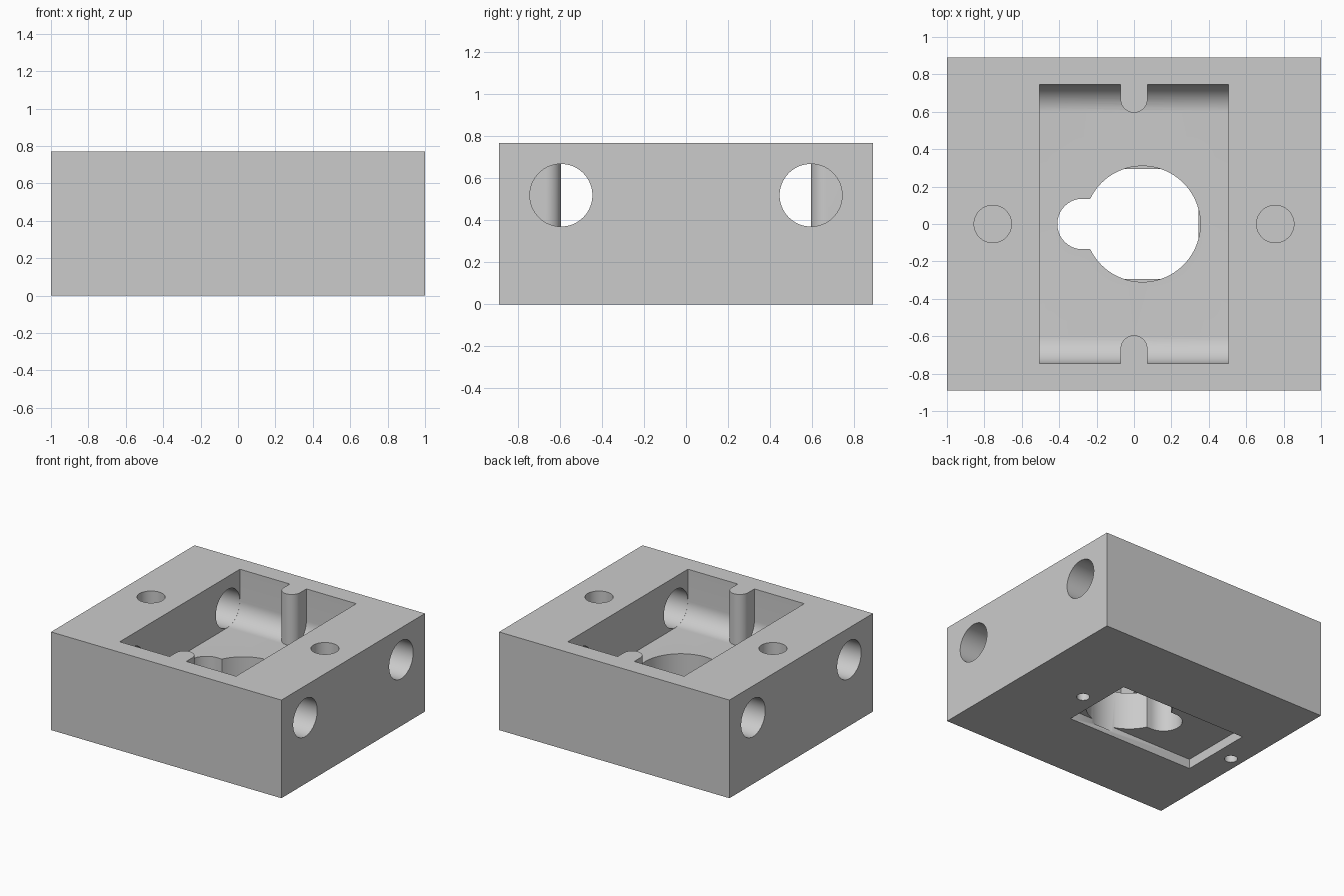
import bpy
import bmesh
from math import sin, cos, radians, degrees, asin

cube = bpy.data.objects.get("Cube")
if cube:
    bpy.data.objects.remove(cube, do_unlink=True)

grey = bpy.data.materials.new("plain grey")
grey.use_nodes = True
grey.diffuse_color = (0.6, 0.6, 0.6, 1)
grey.node_tree.nodes["Principled BSDF"].inputs["Base Color"].default_value = (0.6, 0.6, 0.6, 1)


def arc(cx, cy, r, start, end, steps):
    angles = [radians(start + (end - start) * i / steps) for i in range(steps + 1)]
    return [(cx + r * cos(a), cy + r * sin(a)) for a in angles]


def circle(cx, cy, r):
    return arc(cx, cy, r, 0, 360, 64)[:-1]


def rectangle(x0, x1, y0, y1):
    return [(x0, y0), (x1, y0), (x1, y1), (x0, y1)]


def prism(name, outline, low, high, axis="z"):
    """Extrude an outline along z (xy outline) or x (yz outline)."""
    bm = bmesh.new()
    place = (lambda u, v, w: (u, v, w)) if axis == "z" else (lambda u, v, w: (w, u, v))
    rings = [[bm.verts.new(place(u, v, w)) for u, v in outline] for w in (low, high)]
    n = len(outline)
    for ring in rings:
        bm.faces.new(ring)
    for i in range(n):
        j = (i + 1) % n
        bm.faces.new((rings[0][i], rings[0][j], rings[1][j], rings[1][i]))
    bmesh.ops.recalc_face_normals(bm, faces=bm.faces)
    mesh = bpy.data.meshes.new(name)
    bm.to_mesh(mesh)
    bm.free()
    mesh.materials.append(grey)
    obj = bpy.data.objects.new(name, mesh)
    bpy.context.collection.objects.link(obj)
    return obj


def cut(target, cutter):
    """Subtract the cutter from the target, then discard it."""
    cutter.hide_render = True
    mod = target.modifiers.new("cut", "BOOLEAN")
    mod.operation = "DIFFERENCE"
    mod.solver = "EXACT"
    mod.object = cutter
    bpy.context.view_layer.update()
    graph = bpy.context.evaluated_depsgraph_get()
    mesh = bpy.data.meshes.new_from_object(target.evaluated_get(graph))
    target.modifiers.clear()
    target.data = mesh
    bpy.data.objects.remove(cutter, do_unlink=True)


# Solid block
body = prism("housing_block", rectangle(-1, 1, -0.89, 0.89), 0, 0.77)

# Top pocket with rounded floor edges; round-nosed posts are left standing in it
profile = (arc(0.595, 0.52, 0.15, 0, -90, 16) + arc(-0.595, 0.52, 0.15, -90, -180, 16)
           + [(-0.745, 0.9), (0.745, 0.9)])
pocket = prism("pocket_cutter", profile, -0.505, 0.505, "x")
for side in (-1, 1):
    nose = arc(0, 0.667, 0.072, 180, 360, 24) + [(0.072, 0.85), (-0.072, 0.85)]
    post = prism("post_shape", [(x, side * y) for x, y in nose], 0.2, 1)
    cut(pocket, post)
cut(body, pocket)

# Keyhole through the floor
lobe = 0.135
meet = 180 - degrees(asin(lobe / 0.31))
keyhole = arc(0.045, 0, 0.31, -meet, meet, 64) + arc(-0.275, 0, lobe, 90, 270, 32)
cut(body, prism("keyhole_cutter", keyhole, 0.04, 0.5))

# Rectangular recess underneath
cut(body, prism("recess_cutter", rectangle(-0.765, 0.345, -0.295, 0.295), -0.1, 0.075))

# Side bores, from both ends into the pocket
for side in (-1, 1):
    for y in (-0.595, 0.595):
        low, high = sorted((side * 0.45, side * 1.1))
        cut(body, prism("bore_cutter", circle(y, 0.52, 0.149), low, high, "x"))

# Blind holes in the top
for x in (-0.755, 0.755):
    cut(body, prism("top_hole_cutter", circle(x, 0, 0.1), 0.37, 0.9))

# Small screw holes underneath
for x in (-0.905, 0.475):
    cut(body, prism("screw_hole_cutter", circle(x, 0, 0.047), -0.1, 0.2))

# Smooth curved walls, sharp edges
bpy.ops.object.select_all(action="DESELECT")
body.select_set(True)
bpy.context.view_layer.objects.active = body
bpy.ops.object.shade_smooth_by_angle(angle=radians(30))
